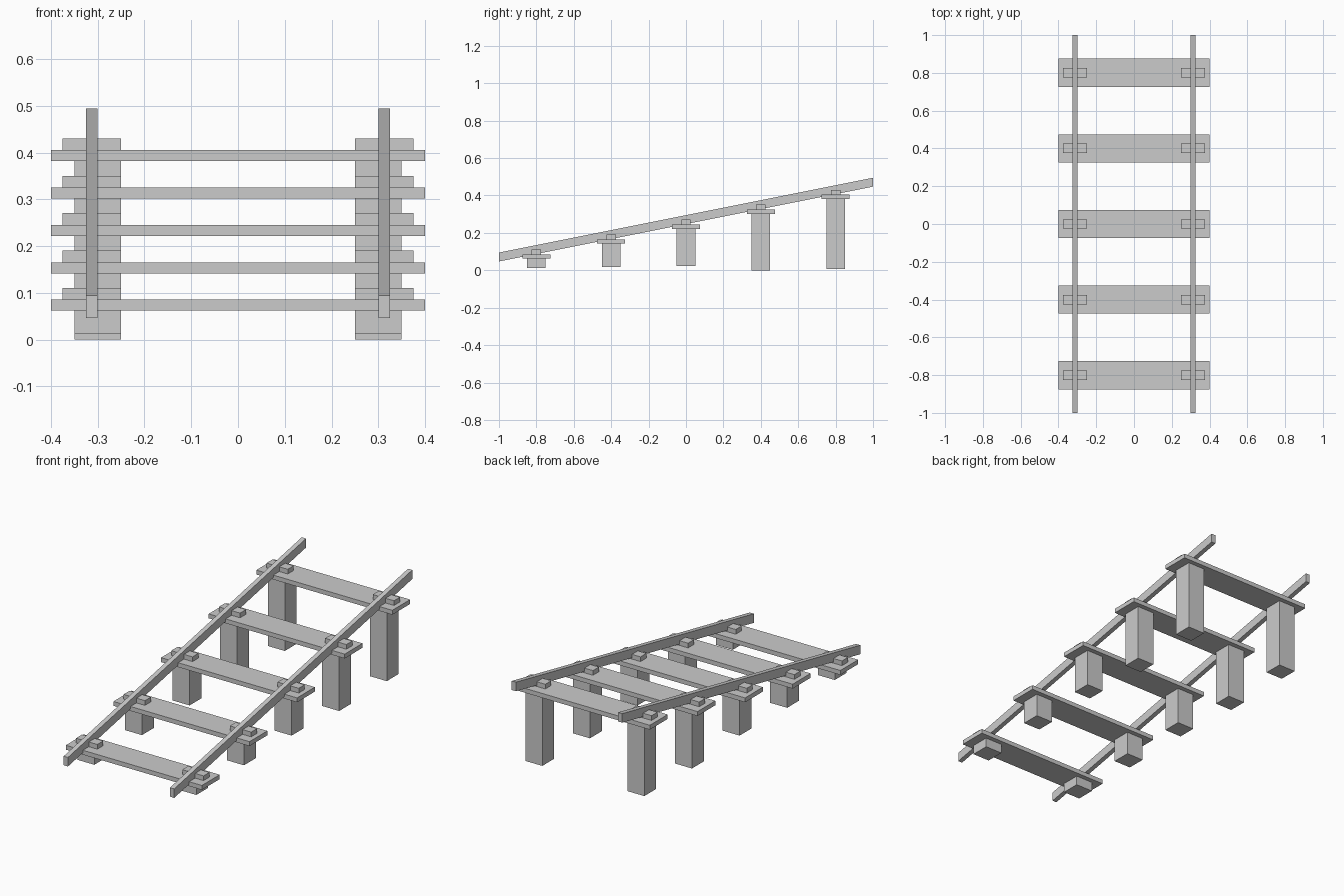
import bpy

if "Cube" in bpy.data.objects:
    bpy.data.objects.remove(bpy.data.objects["Cube"])


def prism(name, x0, x1, profile):
    """Extrude a (y, z) outline along x."""
    n = len(profile)
    verts = [(x, y, z) for x in (x0, x1) for y, z in profile]
    faces = [tuple(range(n))[::-1], tuple(range(n, 2 * n))]
    faces += [(i, (i + 1) % n, n + (i + 1) % n, n + i) for i in range(n)]
    mesh = bpy.data.meshes.new(name)
    mesh.from_pydata(verts, [], faces)
    obj = bpy.data.objects.new(name, mesh)
    bpy.context.collection.objects.link(obj)
    return obj


def box(name, x0, x1, y, depth, z0, z1):
    a, b = y - depth / 2, y + depth / 2
    return prism(name, x0, x1, [(a, z0), (b, z0), (b, z1), (a, z1)])


def mirror(obj):
    obj.modifiers.new("mirror_x", 'MIRROR').use_axis[0] = True


# Sloping rails with upright ends
mirror(prism("rails", 0.30, 0.325,
             [(-1, 0.047), (1, 0.447), (1, 0.495), (-1, 0.095)]))

# Sleepers, each with a pair of rail clips and support posts
post_bottoms = [0.012, 0.017, 0.022, 0.0, 0.006]
for i, foot in enumerate(post_bottoms):
    y = -0.8 + 0.4 * i
    z = 0.062 + 0.08 * i
    box(f"sleeper_{i + 1}", -0.4, 0.4, y, 0.15, z, z + 0.0235)
    mirror(box(f"rail_clips_{i + 1}", 0.25, 0.375, y, 0.05, z + 0.0235, z + 0.0485))
    mirror(box(f"support_posts_{i + 1}", 0.25, 0.35, y, 0.1, foot, z))
